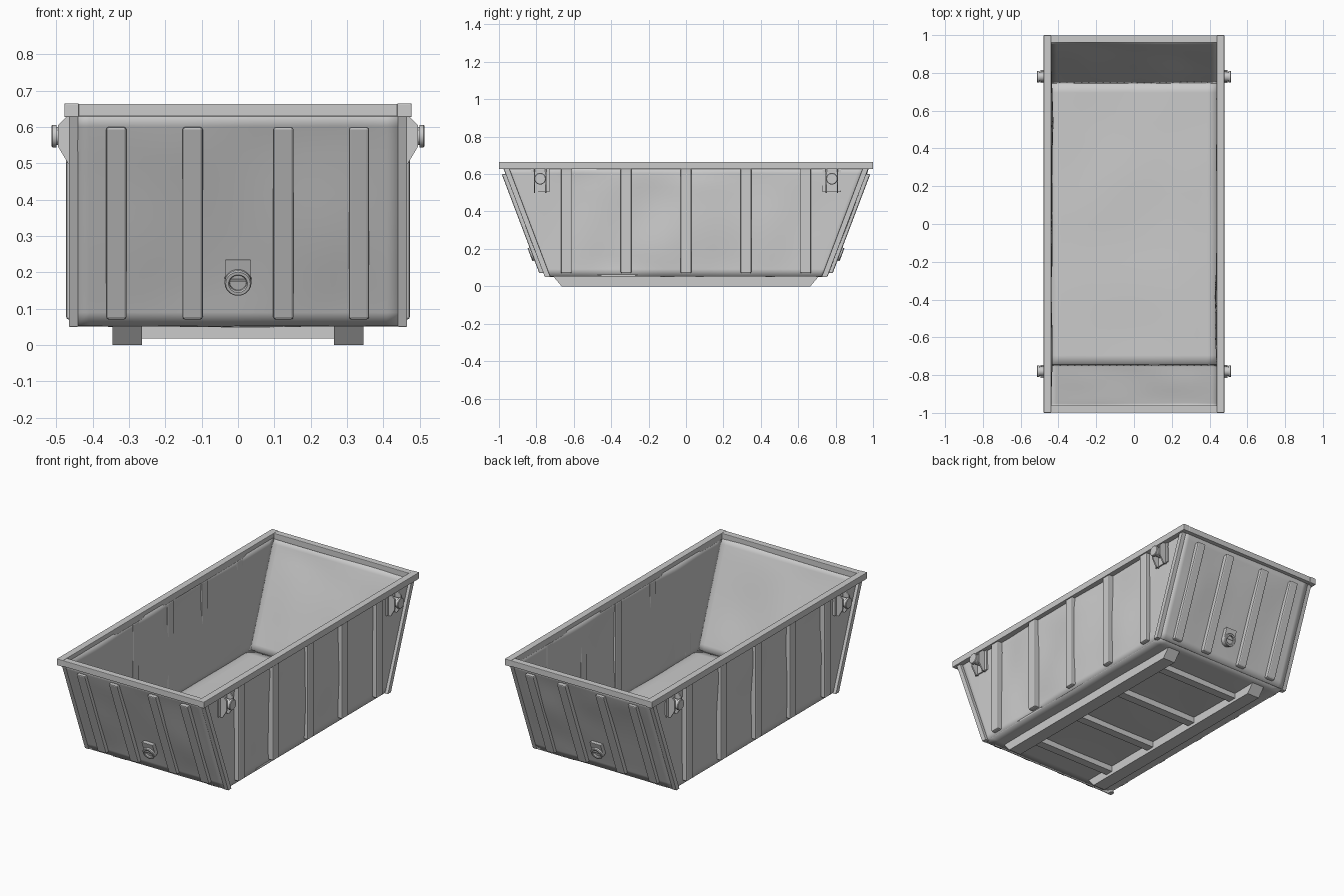
import bpy, bmesh, math
from mathutils import Vector, Matrix, noise

if "Cube" in bpy.data.objects:
    bpy.data.objects.remove(bpy.data.objects["Cube"])

SLOPE = 0.22 / 0.58                      # outward lean of the end walls
ANG = math.atan(SLOPE)


def wall_y(z):
    return 0.755 + (z - 0.05) * SLOPE


def finish(name, bm, bevel=0, smooth=None):
    bmesh.ops.recalc_face_normals(bm, faces=bm.faces)
    me = bpy.data.meshes.new(name)
    bm.to_mesh(me)
    bm.free()
    ob = bpy.data.objects.new(name, me)
    bpy.context.collection.objects.link(ob)
    if bevel:
        m = ob.modifiers.new("bevel", 'BEVEL')
        m.width, m.segments = bevel, 2
    if smooth:
        bpy.ops.object.select_all(action='DESELECT')
        ob.select_set(True)
        bpy.context.view_layer.objects.active = ob
        bpy.ops.object.shade_smooth_by_angle(angle=math.radians(smooth))
    return ob


def prism(name, yz, x0, x1, bevel=0):
    """Outline in the y-z plane extruded from x0 to x1."""
    bm = bmesh.new()
    a = [bm.verts.new((x0, y, z)) for y, z in yz]
    b = [bm.verts.new((x1, y, z)) for y, z in yz]
    bm.faces.new(a)
    bm.faces.new(b)
    for i in range(len(a)):
        j = (i + 1) % len(a)
        bm.faces.new((a[i], a[j], b[j], b[i]))
    return finish(name, bm, bevel)


def box(name, x0, x1, y0, y1, z0, z1, bevel=0):
    return prism(name, [(y0, z0), (y1, z0), (y1, z1), (y0, z1)], x0, x1, bevel)


def lathe(name, profile, matrix, n=24):
    """Closed (radius, height) loop turned about local z."""
    bm = bmesh.new()
    rings = []
    for i in range(n):
        t = 2 * math.pi * i / n
        rings.append([bm.verts.new(matrix @ Vector((r * math.cos(t), r * math.sin(t), h)))
                      for r, h in profile])
    k = len(profile)
    for i in range(n):
        p, q = rings[i], rings[(i + 1) % n]
        for j in range(k):
            bm.faces.new((p[j], q[j], q[(j + 1) % k], p[(j + 1) % k]))
    bmesh.ops.remove_doubles(bm, verts=bm.verts, dist=1e-5)
    return finish(name, bm, smooth=35)


def panel(name, c, nu, nv, thick, dent, seed):
    """Slightly dented sheet between four corners."""
    c = [Vector(p) for p in c]
    nrm = (c[1] - c[0]).cross(c[3] - c[0]).normalized()
    bm = bmesh.new()
    g = []
    for i in range(nu + 1):
        u, row = i / nu, []
        for j in range(nv + 1):
            v = j / nv
            p = c[0].lerp(c[1], u).lerp(c[3].lerp(c[2], u), v)
            fade = min(1, 5 * min(u, 1 - u)) * min(1, 5 * min(v, 1 - v) + 0.3)
            d = dent * fade * noise.noise(p * 3.2 + Vector((seed, seed * 2.3, 0.4)))
            row.append(bm.verts.new(p + nrm * d))
        g.append(row)
    for i in range(nu):
        for j in range(nv):
            bm.faces.new((g[i][j], g[i + 1][j], g[i + 1][j + 1], g[i][j + 1]))
    ob = finish(name, bm, smooth=35)
    m = ob.modifiers.new("thickness", 'SOLIDIFY')
    m.thickness, m.offset = thick, 0
    return ob


# floor and dented wall sheets
TOP = 0.64
yb, yt = wall_y(0.055) - 0.008, wall_y(TOP) - 0.008
panel("floor", [(-0.445, -yb, 0.057), (0.445, -yb, 0.057),
                (0.445, yb, 0.057), (-0.445, yb, 0.057)], 16, 28, 0.012, 0.006, 1)
for s, side in ((-1, "left"), (1, "right")):
    x = s * 0.443
    panel(side + "_wall", [(x, -yb, 0.055), (x, yb, 0.055), (x, yt, TOP), (x, -yt, TOP)],
          44, 16, 0.01, 0.02, 5 + s)
for s, end in ((-1, "front"), (1, "back")):
    panel(end + "_wall", [(-0.447, s * yb, 0.055), (0.447, s * yb, 0.055),
                          (0.447, s * yt, TOP), (-0.447, s * yt, TOP)],
          24, 16, 0.014, 0.012, 12 + s)

# top rim
for s, side in ((-1, "left"), (1, "right")):
    x0, x1 = sorted((s * 0.438, s * 0.478))
    box(side + "_rim", x0, x1, -1, 1, 0.627, 0.665, 0.003)
for s, end in ((-1, "front"), (1, "back")):
    y0, y1 = sorted((s * 0.96, s * 0.998))
    box(end + "_rim", -0.44, 0.44, y0, y1, 0.629, 0.664, 0.003)

for s, side in ((-1, "left"), (1, "right")):
    # upright side ribs
    x0, x1 = sorted((s * 0.436, s * 0.473))
    for i in range(5):
        y = (i - 2) * 0.32
        box(side + "_rib", x0, x1, y - 0.029, y + 0.029, 0.07, 0.63, 0.007)
    for e in (-1, 1):
        # sloping corner strips
        a, b = 0.05, 0.63
        prism(side + "_corner_strip",
              [(e * wall_y(a), a), (e * wall_y(b), b),
               (e * (wall_y(b) - 0.03), b), (e * (wall_y(a) - 0.03), a)],
              *sorted((s * 0.44, s * 0.466)), 0.002)
        # lifting lug: backing plate, two gussets and a headed pin
        y = e * 0.78
        box(side + "_lug_plate", *sorted((s * 0.442, s * 0.456)),
            y - 0.05, y + 0.05, 0.505, 0.628)
        for k in (-1, 1):
            bm = bmesh.new()
            prof = [(0.445, 0.5), (0.468, 0.5), (0.495, 0.545), (0.495, 0.605),
                    (0.472, 0.628), (0.445, 0.628)]
            rows = [[bm.verts.new((s * px, y + k * 0.03 + dy, pz)) for px, pz in prof]
                    for dy in (-0.004, 0.004)]
            bm.faces.new(rows[0])
            bm.faces.new(rows[1])
            for i in range(6):
                j = (i + 1) % 6
                bm.faces.new((rows[0][i], rows[0][j], rows[1][j], rows[1][i]))
            finish(side + "_lug_gusset", bm)
        mat = Matrix.Translation((s * 0.445, y, 0.575)) @ Matrix.Rotation(s * math.pi / 2, 4, 'Y')
        lathe(side + "_lug_pin", [(0, 0), (0.025, 0), (0.025, 0.055), (0.031, 0.055),
                                  (0.031, 0.066), (0.028, 0.069), (0, 0.069)], mat)

for s, end in ((-1, "front"), (1, "back")):
    # sloping end ribs
    a, b, d = 0.07, 0.6, 0.022
    for x in (-0.335, -0.125, 0.125, 0.333):
        prism(end + "_rib",
              [(s * (wall_y(a) - 0.01), a), (s * (wall_y(a) + d), a),
               (s * (wall_y(b) + d), b), (s * (wall_y(b) - 0.01), b)],
              x - 0.028, x + 0.028, 0.007)
    # drain fitting: mounting plate, collar and plug with a grip bar
    a, b, d = 0.172, 0.235, 0.02
    prism(end + "_drain_plate",
          [(s * (wall_y(a) - 0.008), a), (s * (wall_y(a) + d), a),
           (s * (wall_y(b) + d), b), (s * (wall_y(b) - 0.008), b)], -0.036, 0.036, 0.002)
    nz = Vector((0, s * math.cos(ANG), -math.sin(ANG)))
    ny = Vector((0, s * math.sin(ANG), math.cos(ANG)))
    nx = ny.cross(nz)
    mat = Matrix((nx, ny, nz)).transposed().to_4x4()
    mat.translation = (0, s * wall_y(0.18), 0.18)
    lathe(end + "_drain_collar", [(0.023, -0.008), (0.037, -0.008), (0.037, 0.028),
                                  (0.034, 0.032), (0.026, 0.032), (0.023, 0.028)], mat, 28)
    lathe(end + "_drain_plug", [(0, -0.008), (0.0235, -0.008), (0.0235, 0.02), (0, 0.02)], mat)
    bm = bmesh.new()
    bmesh.ops.create_cube(bm, size=1, matrix=mat @ Matrix.Translation((0, 0.006, 0.02))
                          @ Matrix.Diagonal((0.046, 0.006, 0.012, 1)))
    finish(end + "_drain_grip", bm)

# skids and cross bars under the floor
for s, side in ((-1, "left"), (1, "right")):
    prism(side + "_skid", [(-0.665, 0), (0.665, 0), (0.71, 0.053), (-0.71, 0.053)],
          *sorted((s * 0.265, s * 0.345)))
for y in (-0.53, -0.177, 0.177, 0.53):
    box("cross_bar", -0.27, 0.27, y - 0.025, y + 0.025, 0.018, 0.053)
